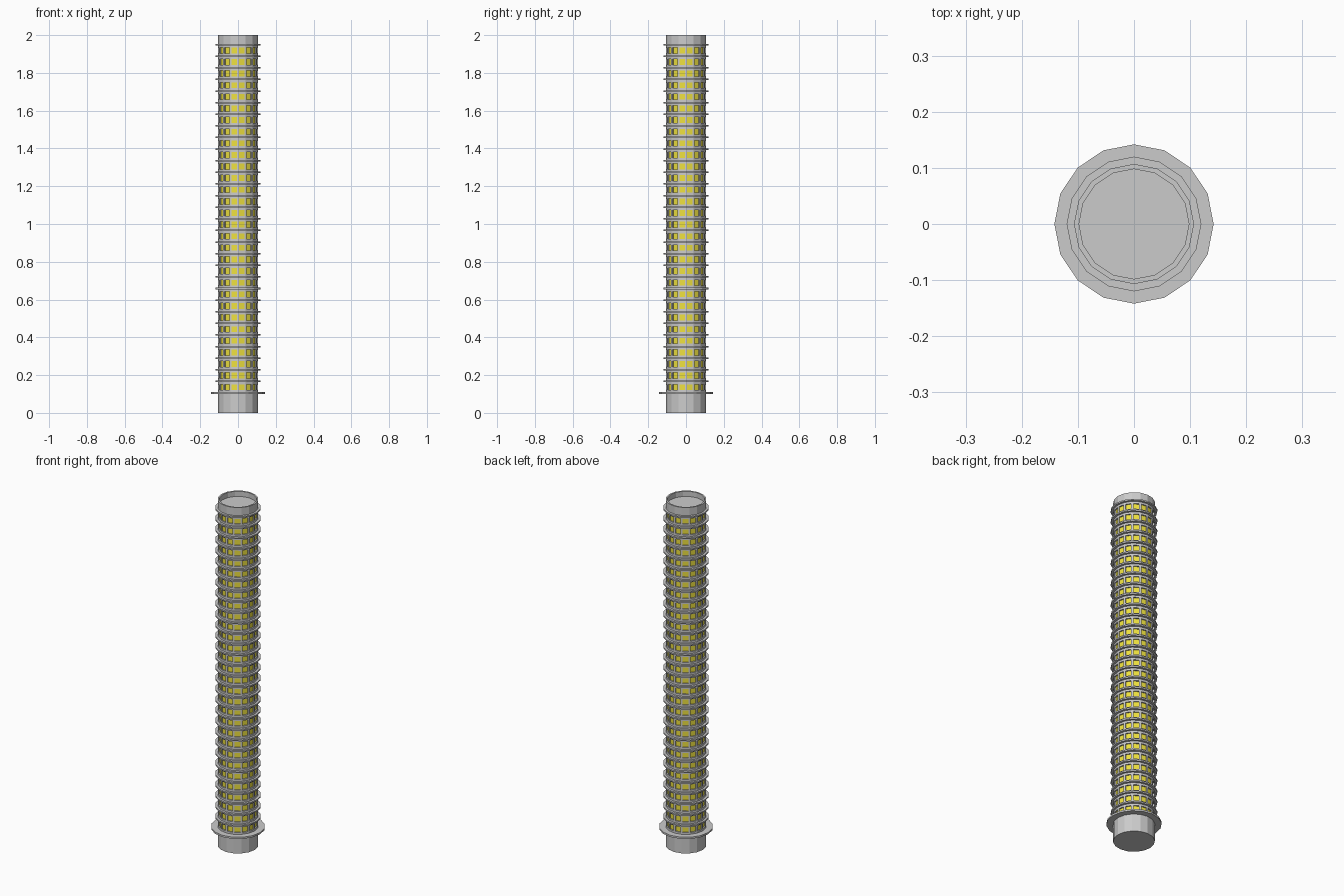
import bpy, bmesh, math

if "Cube" in bpy.data.objects:
    bpy.data.objects.remove(bpy.data.objects["Cube"])

SIDES = 16
FLOORS = 30
Z0, PITCH = 0.105, 0.0615      # lowest slab height and storey spacing
R_WALL, R_IN, R_SLAB, R_PODIUM = 0.107, 0.098, 0.12, 0.142

glass = bpy.data.materials.new("window_yellow")
glass.diffuse_color = (0.85, 0.75, 0.05, 1)
glass.use_nodes = True
glass.node_tree.nodes["Principled BSDF"].inputs["Base Color"].default_value = glass.diffuse_color
wall_mat = bpy.data.materials.new("wall_grey")
wall_mat.diffuse_color = (0.8, 0.8, 0.8, 1)
wall_mat.use_nodes = True
wall_mat.node_tree.nodes["Principled BSDF"].inputs["Base Color"].default_value = wall_mat.diffuse_color


def loft(bm, profile, closed=False):
    """Spin (radius, z) points into a 16-sided surface; returns faces per band."""
    rings = [[bm.verts.new((r * math.cos(2 * math.pi * i / SIDES),
                            r * math.sin(2 * math.pi * i / SIDES), z))
              for i in range(SIDES)] for r, z in profile]
    pairs = list(zip(rings, rings[1:]))
    if closed:
        pairs.append((rings[-1], rings[0]))
    bands = []
    for a, b in pairs:
        bands.append([bm.faces.new((a[i], a[(i + 1) % SIDES], b[(i + 1) % SIDES], b[i]))
                      for i in range(SIDES)])
    return rings, bands


def finish(bm, name, mats=()):
    me = bpy.data.meshes.new(name)
    bm.to_mesh(me)
    bm.free()
    for m in mats:
        me.materials.append(m)
    ob = bpy.data.objects.new(name, me)
    bpy.context.collection.objects.link(ob)
    return ob


# Tower shell: wall bands for each storey, parapet and sunken roof
profile = [(R_WALL, 0)]
for f in range(FLOORS):
    mid = Z0 + (f + 0.5) * PITCH
    profile += [(R_WALL, mid - 0.021), (R_WALL, mid + 0.021)]
profile += [(R_WALL, 2.0), (R_IN, 2.0), (R_IN, 1.97)]
bm = bmesh.new()
rings, bands = loft(bm, profile)
bm.faces.new(list(reversed(rings[0])))
bm.faces.new(rings[-1])
bm.normal_update()

# Recessed windows, one per side on every storey
panes = [face for f in range(FLOORS) for face in bands[1 + 2 * f]]
bmesh.ops.inset_individual(bm, faces=panes, thickness=0.008)
bmesh.ops.inset_individual(bm, faces=panes, thickness=0.0, depth=-0.007)
for face in panes:
    face.material_index = 1
finish(bm, "tower_shell", (wall_mat, glass))


# Projecting floor slabs, the lowest one wider
def slab(name, z, radius, h=0.008):
    bm = bmesh.new()
    loft(bm, [(R_IN, z - h / 2), (radius, z - h / 2),
              (radius, z + h / 2), (R_IN, z + h / 2)], closed=True)
    bmesh.ops.recalc_face_normals(bm, faces=bm.faces)
    return finish(bm, name, (wall_mat,))


slab("podium_slab", Z0, R_PODIUM, 0.01)
for f in range(1, FLOORS + 1):
    slab(f"floor_slab_{f:02d}", Z0 + f * PITCH, R_SLAB)
